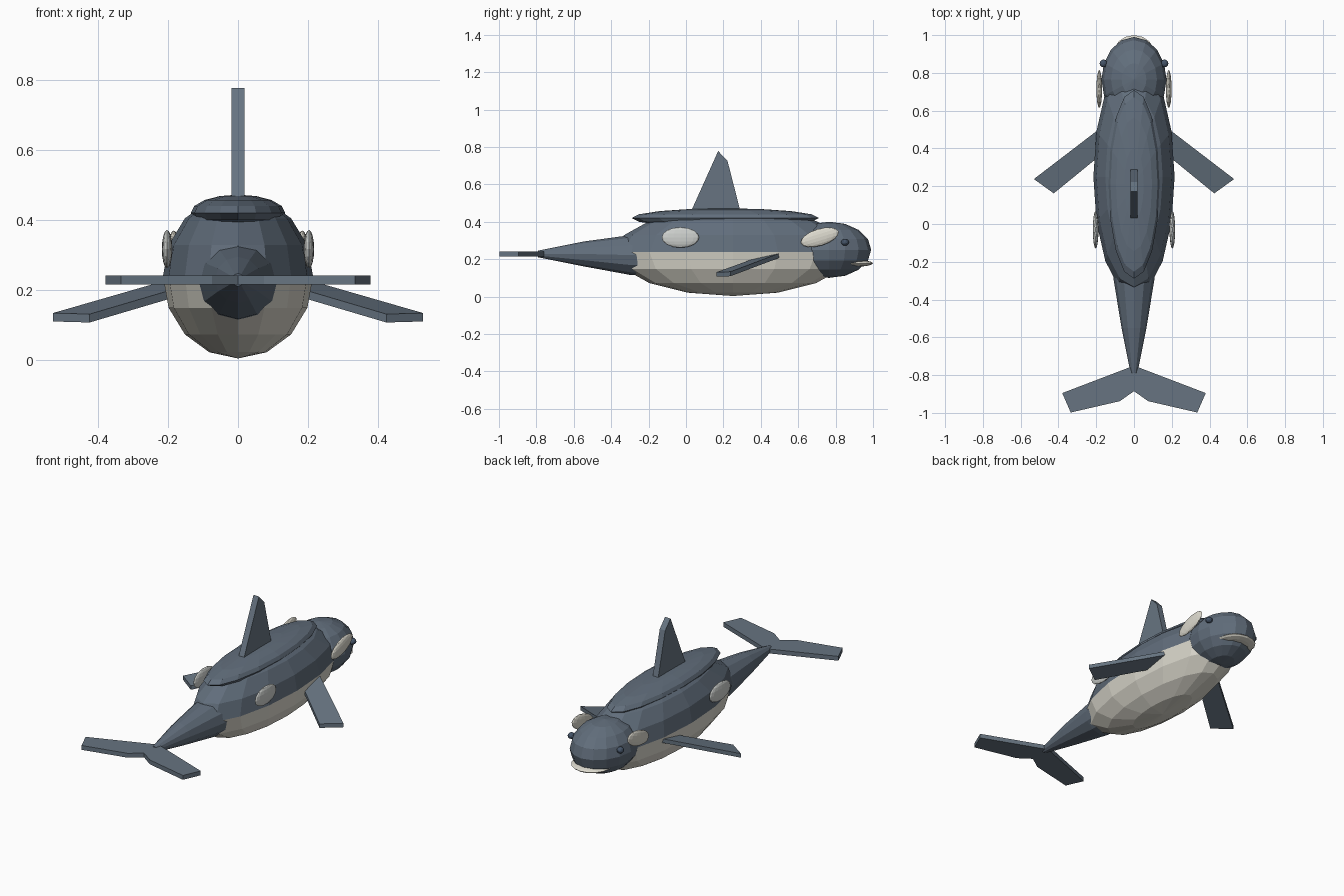
import bpy, bmesh, math
from mathutils import Matrix, Vector

if "Cube" in bpy.data.objects:
    bpy.data.objects.remove(bpy.data.objects["Cube"])


def material(name, rgb):
    m = bpy.data.materials.new(name)
    m.diffuse_color = (*rgb, 1)
    m.use_nodes = True
    m.node_tree.nodes["Principled BSDF"].inputs["Base Color"].default_value = m.diffuse_color
    return m


slate = material("slate", (0.12, 0.155, 0.20))
fin_grey = material("fin grey", (0.135, 0.175, 0.22))
cream = material("cream", (0.72, 0.70, 0.62))
pale_grey = material("pale grey", (0.62, 0.64, 0.62))
eye_blue = material("eye blue", (0.06, 0.09, 0.14))


def finish(bm, name, mats):
    bmesh.ops.recalc_face_normals(bm, faces=bm.faces)
    me = bpy.data.meshes.new(name)
    bm.to_mesh(me)
    bm.free()
    for m in mats:
        me.materials.append(m)
    ob = bpy.data.objects.new(name, me)
    bpy.context.collection.objects.link(ob)
    return ob


def ellipsoid(name, centre, radii, mats, seg=16, rings=8, tilt=0.0):
    bm = bmesh.new()
    mat = (Matrix.Translation(centre) @ Matrix.Rotation(tilt, 4, 'X')
           @ Matrix.Diagonal((*radii, 1)))
    bmesh.ops.create_uvsphere(bm, u_segments=seg, v_segments=rings,
                              radius=1, matrix=mat)
    return finish(bm, name, mats)


def slab(name, points, offset, mat):
    """Flat outline thickened evenly along the offset direction."""
    bm = bmesh.new()
    off = Vector(offset) / 2
    a = [bm.verts.new(Vector(p) - off) for p in points]
    b = [bm.verts.new(Vector(p) + off) for p in points]
    bm.faces.new(a)
    bm.faces.new(b)
    n = len(points)
    for i in range(n):
        j = (i + 1) % n
        bm.faces.new((a[i], a[j], b[j], b[i]))
    return finish(bm, name, [mat])


# Body with pale belly below the equator
body = ellipsoid("body", (0, 0.25, 0.238), (0.215, 0.63, 0.235),
                 [slate, cream])
for f in body.data.polygons:
    if f.center.z < 0.238:
        f.material_index = 1

# Raised back, head and lower lip
ellipsoid("back_ridge", (0, 0.21, 0.42), (0.135, 0.50, 0.052), [slate])
ellipsoid("head", (0, 0.765, 0.25), (0.172, 0.225, 0.15), [slate])
ellipsoid("lower_lip", (0, 0.885, 0.178), (0.115, 0.115, 0.02), [cream])

# Tapering tail stock
bm = bmesh.new()
rings = []
for y, z, rx, rz in ((-0.24, 0.222, 0.115, 0.11), (-0.30, 0.222, 0.107, 0.106),
                     (-0.55, 0.228, 0.066, 0.066), (-0.79, 0.228, 0.018, 0.018)):
    rings.append([bm.verts.new((rx * math.sin(i * math.tau / 12), y,
                                z + rz * math.cos(i * math.tau / 12)))
                  for i in range(12)])
for a, b in zip(rings, rings[1:]):
    for i in range(12):
        j = (i + 1) % 12
        bm.faces.new((a[i], a[j], b[j], b[i]))
bm.faces.new(rings[0])
bm.faces.new(rings[-1])
finish(bm, "tail_stock", [slate])

# Dorsal fin
slab("dorsal_fin", [(0, 0.02, 0.44), (0, 0.172, 0.778), (0, 0.222, 0.725),
                    (0, 0.295, 0.44)], (0.036, 0, 0), fin_grey)

# Paired parts
for side, s in (("right", 1), ("left", -1)):
    slab(side + "_flipper",
         [(s * 0.10, 0.567, 0.245), (s * 0.53, 0.238, 0.121),
          (s * 0.425, 0.162, 0.118), (s * 0.10, 0.427, 0.214)],
         (0, 0, 0.024), fin_grey)
    slab(side + "_fluke",
         [(0, -0.75, 0.228), (s * 0.38, -0.895, 0.228),
          (s * 0.335, -0.998, 0.228), (s * 0.075, -0.938, 0.228),
          (0, -0.885, 0.228)], (0, 0, 0.026), fin_grey)
    ellipsoid(side + "_eye_patch", (s * 0.184, 0.715, 0.317),
              (0.015, 0.105, 0.045), [cream], tilt=math.radians(17))
    ellipsoid(side + "_flank_patch", (s * 0.203, -0.03, 0.316),
              (0.015, 0.10, 0.055), [pale_grey])
    ellipsoid(side + "_eye", (s * 0.162, 0.85, 0.29),
              (0.02, 0.021, 0.018), [eye_blue], seg=12)
